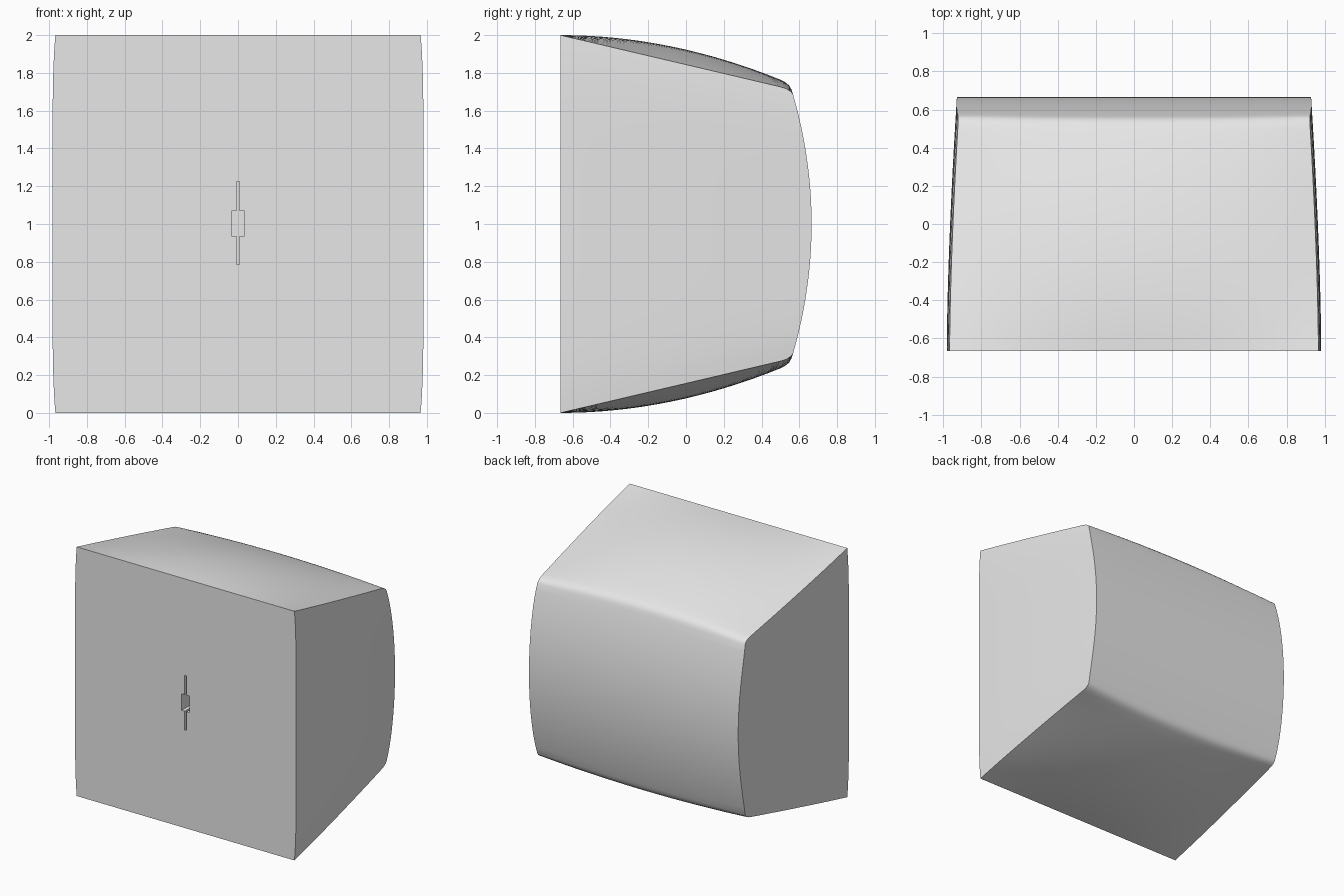
import bpy, bmesh

cube = bpy.data.objects.get("Cube")
if cube:
    bpy.data.objects.remove(cube, do_unlink=True)

grey = bpy.data.materials.new("plain grey")
grey.use_nodes = True
colour = (0.8, 0.8, 0.8, 1)
grey.diffuse_color = colour
grey.node_tree.nodes["Principled BSDF"].inputs["Base Color"].default_value = colour

FRONT, BACK, MID = -0.665, 0.665, 1.0
STEPS = 24


def edge_height(y):
    """Half height of the straight tapering side edge."""
    return 1 - 0.235 * (y - FRONT)


def half_width(y, z):
    """Side wall: narrows to the back and rounds in at top and bottom."""
    t = min(1, abs(z - MID) / edge_height(y))
    return 0.982 - 0.053 * ((y - FRONT) / (BACK - FRONT)) ** 1.6 - 0.015 * t ** 6


# Stations (y, half height at centre, half height at side), front to back
stations = []
for i in range(17):
    y = FRONT + 1.165 * i / 16
    stations.append((y, 1 - 0.174 * (y - FRONT) ** 2, edge_height(y)))
stations += [(0.53, 0.748, 0.717), (0.548, 0.731, 0.706), (0.559, 0.71, 0.697)]
for i in range(13):
    h = 0.685 * (1 - i / 12)
    stations.append((BACK - 0.098 * (h / 0.685) ** 2, h, h))


def ring(y, centre, side):
    """Closed cross-section: crowned top, right wall, crowned bottom, left wall."""
    points = []
    for sign in (1, -1):
        for i in range(STEPS):
            u = sign * (2 * i / STEPS - 1)
            z = MID + sign * (side + (centre - side) * (1 - u * u))
            points.append((u * half_width(y, MID + sign * side), y, z))
        for i in range(STEPS):
            z = MID + sign * side * (1 - 2 * i / STEPS)
            points.append((sign * half_width(y, z), y, z))
    return points


# Body lofted through the stations, closed by a flat front
bm = bmesh.new()
rings = [[bm.verts.new(p) for p in ring(*s)] for s in stations]
for a, b in zip(rings, rings[1:]):
    for i in range(len(a)):
        j = (i + 1) % len(a)
        bm.faces.new((a[i], a[j], b[j], b[i]))
bm.faces.new(rings[0])
bmesh.ops.remove_doubles(bm, verts=bm.verts, dist=0.0001)
bmesh.ops.dissolve_degenerate(bm, edges=bm.edges, dist=0.0001)
bmesh.ops.recalc_face_normals(bm, faces=bm.faces)
mesh = bpy.data.meshes.new("block_body")
bm.to_mesh(mesh)
bm.free()
mesh.materials.append(grey)
body = bpy.data.objects.new("block_body", mesh)
bpy.context.collection.objects.link(body)


def cut_slot(name, width, bottom, top, depth):
    """Sink a rectangular slot into the front face."""
    bpy.ops.mesh.primitive_cube_add(size=1, location=(0, FRONT, (bottom + top) / 2))
    cutter = bpy.context.object
    cutter.name = name
    cutter.scale = (width, 2 * depth, top - bottom)
    cutter.hide_render = True
    cutter.data.materials.append(grey)
    mod = body.modifiers.new(name, 'BOOLEAN')
    mod.object = cutter
    mod.operation = 'DIFFERENCE'
    mod.solver = 'EXACT'
    bpy.ops.object.select_all(action='DESELECT')
    body.select_set(True)
    bpy.context.view_layer.objects.active = body
    bpy.ops.object.modifier_apply(modifier=name)
    bpy.data.objects.remove(cutter, do_unlink=True)


# Narrow slit with a wider socket at its middle
cut_slot("slit_cutter", 0.016, 0.785, 1.225, 0.15)
cut_slot("socket_cutter", 0.07, 0.937, 1.07, 0.15)

bpy.ops.object.shade_smooth_by_angle(angle=0.6)
